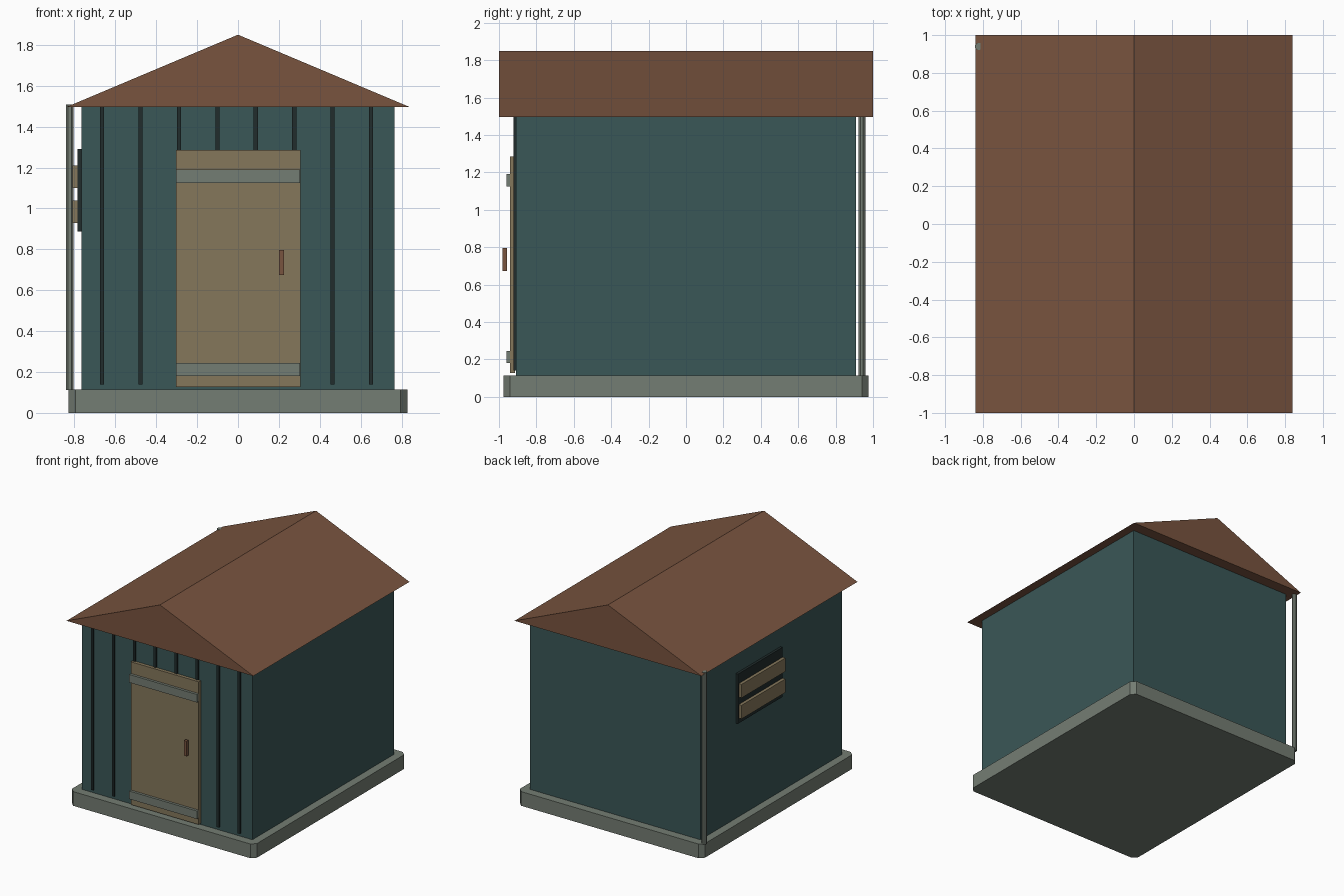
import bpy, bmesh, math

if "Cube" in bpy.data.objects:
    bpy.data.objects.remove(bpy.data.objects["Cube"])


def mat(name, rgb):
    m = bpy.data.materials.new(name)
    lin = [((c / 255 + 0.055) / 1.055) ** 2.4 for c in rgb]
    m.diffuse_color = (*lin, 1)
    m.use_nodes = True
    m.node_tree.nodes["Principled BSDF"].inputs["Base Color"].default_value = m.diffuse_color
    return m


TEAL = mat("teal wall", (58, 87, 87))
DARK = mat("dark trim", (33, 44, 44))
BROWN = mat("roof brown", (121, 84, 63))
WOOD = mat("weathered wood", (133, 119, 91))
GREY = mat("stone grey", (116, 125, 115))


def prism(name, pts, to3d, depth, material):
    """Extrude a closed 2D profile by a depth vector."""
    bm = bmesh.new()
    f = bm.faces.new([bm.verts.new(to3d(p)) for p in pts])
    r = bmesh.ops.extrude_face_region(bm, geom=[f])
    verts = [g for g in r["geom"] if isinstance(g, bmesh.types.BMVert)]
    bmesh.ops.translate(bm, verts=verts, vec=depth)
    bmesh.ops.recalc_face_normals(bm, faces=bm.faces)
    me = bpy.data.meshes.new(name)
    bm.to_mesh(me)
    bm.free()
    me.materials.append(material)
    ob = bpy.data.objects.new(name, me)
    bpy.context.collection.objects.link(ob)
    return ob


def box(name, x, y, z, material):
    pts = [(x[0], y[0]), (x[1], y[0]), (x[1], y[1]), (x[0], y[1])]
    return prism(name, pts, lambda p: (p[0], p[1], z[0]), (0, 0, z[1] - z[0]), material)


# Foundation slab with clipped corners
X, Y, C = 0.83, 0.977, 0.035
slab = [(X - C, -Y), (X, C - Y), (X, Y - C), (X - C, Y),
        (C - X, Y), (-X, Y - C), (-X, C - Y), (C - X, -Y)]
prism("foundation", slab, lambda p: (p[0], p[1], 0), (0, 0, 0.115), GREY)

# Walls and gabled roof
box("walls", (-0.765, 0.765), (-0.908, 0.908), (0.115, 1.5), TEAL)
prism("roof", [(-0.838, 1.497), (0.838, 1.497), (0, 1.85)],
      lambda p: (p[0], -1, p[1]), (0, 2, 0), BROWN)

# Dark battens on the front wall
for i in range(8):
    x = -0.665 + 0.188 * i
    box(f"batten_{i + 1}", (x - 0.01, x + 0.01), (-0.921, -0.9), (0.14, 1.5), DARK)

# Door, straps and handle
box("door", (-0.304, 0.306), (-0.94, -0.913), (0.127, 1.285), WOOD)
for name, z in (("lower", 0.18), ("upper", 1.125)):
    box(f"{name}_door_strap", (-0.303, 0.304), (-0.961, -0.938), (z, z + 0.065), GREY)
box("door_handle", (0.2, 0.226), (-0.98, -0.957), (0.674, 0.797), BROWN)

# Boarded window on the left wall
box("window", (-0.785, -0.76), (-0.118, 0.455), (0.888, 1.29), DARK)
for name, z in (("lower", 0.93), ("upper", 1.1)):
    box(f"{name}_window_board", (-0.81, -0.782), (-0.118, 0.445), (z, z + 0.11), WOOD)

# Drainpipe at the back left corner
ring = [(-0.823 + 0.02 * math.cos(a), 0.94 + 0.02 * math.sin(a))
        for a in (math.tau * (i + 0.5) / 8 for i in range(8))]
prism("drainpipe", ring, lambda p: (p[0], p[1], 0.113), (0, 0, 1.395), GREY)
